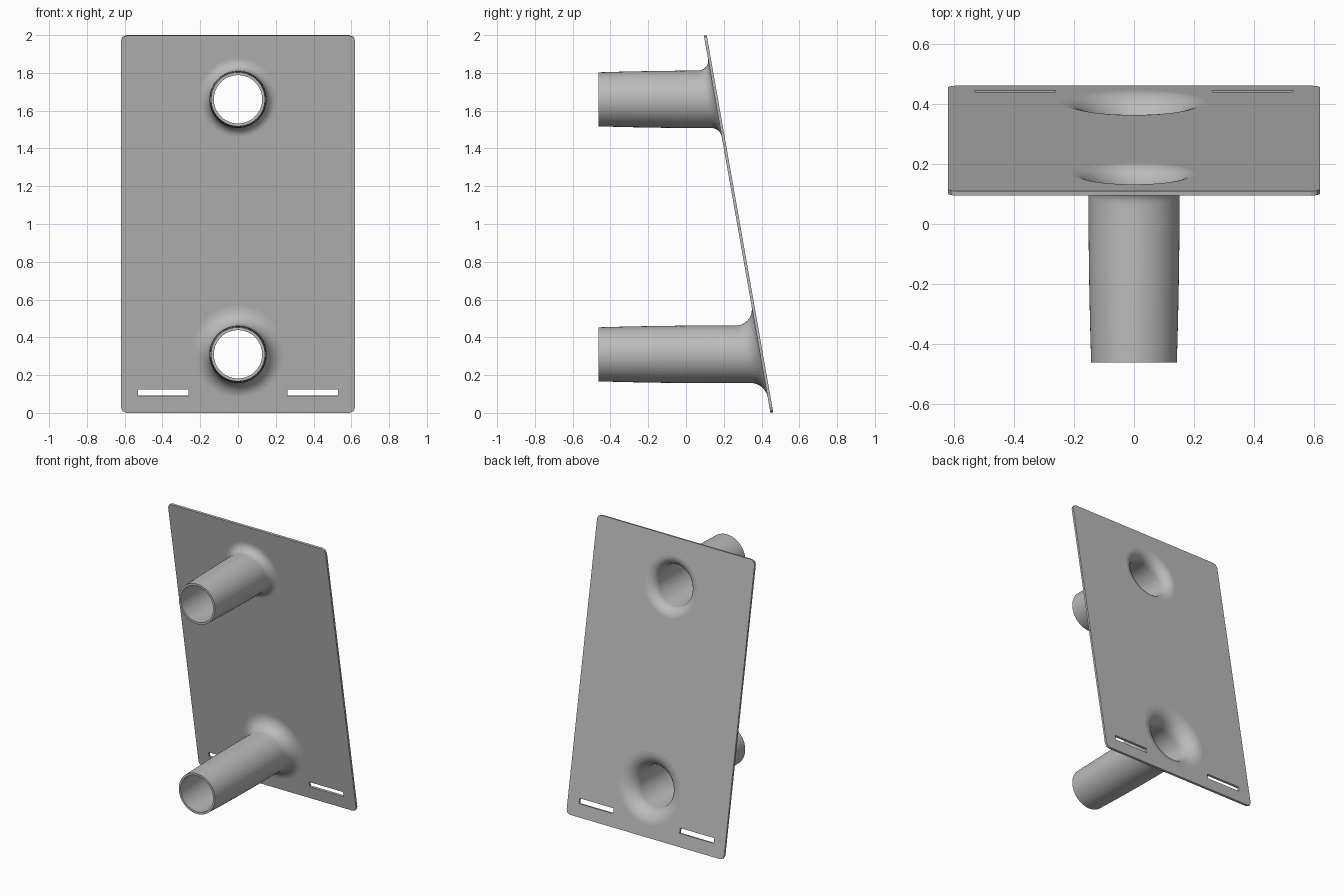
import bpy, bmesh, math
from mathutils import Vector

cube = bpy.data.objects.get("Cube")
if cube:
    bpy.data.objects.remove(cube, do_unlink=True)

TILT = math.radians(10)
THICK = 0.015
BASE_Y = 0.447
HALF_W, LENGTH = 0.62, 2.028
SEGS, ARC = 64, 10

grey = bpy.data.materials.new("plain grey")
grey.use_nodes = True
grey.diffuse_color = (0.5, 0.5, 0.5, 1)
grey.node_tree.nodes["Principled BSDF"].inputs["Base Color"].default_value = (0.5, 0.5, 0.5, 1)

up = Vector((0, -math.sin(TILT), math.cos(TILT)))
back = Vector((0, math.cos(TILT), math.sin(TILT)))
bm = bmesh.new()


def on_plate(x, s, depth):
    """Point on the leaning plate: across, along its length, and into it."""
    return Vector((x, BASE_Y, 0)) + up * s + back * depth


def bridge(a, b, smooth=False):
    """Quads between two closed rings of vertices."""
    for i in range(len(a)):
        j = (i + 1) % len(a)
        bm.faces.new((a[i], a[j], b[j], b[i])).smooth = smooth


def ring_edges(ring):
    return [bm.edges.get((ring[i - 1], ring[i])) for i in range(len(ring))]


def wall(outline):
    """Wall through the plate thickness; returns front and back rings."""
    rings = [[bm.verts.new(on_plate(x, s, d)) for x, s in outline] for d in (0, THICK)]
    bridge(*rings)
    return rings


def rounded_outline(r, steps):
    pts = []
    for k, (sx, top) in enumerate(((1, 1), (-1, 1), (-1, 0), (1, 0))):
        cx = sx * (HALF_W - r)
        cs = LENGTH - r if top else r
        for i in range(steps + 1):
            a = math.pi / 2 * (k + i / steps)
            pts.append((cx + r * math.cos(a), cs + r * math.sin(a)))
    return pts


def tube_skin(zc, fillet, inset, depth):
    """One skin of a tube, from its tip to where it flares into the plate."""
    rows = []
    for y, r in ((-0.462, 0.143), (-0.32, 0.147), (-0.17, 0.15), (0.0, 0.152)):
        rows.append([bm.verts.new(((r - inset) * math.cos(a), y, zc + (r - inset) * math.sin(a)))
                     for a in angles])
    radius = 0.152 - inset
    slope = math.tan(TILT)
    arcs = []
    for a in angles:
        c, s = math.cos(a), math.sin(a)
        z = zc + radius * s
        corner = Vector((radius * c, BASE_Y + depth / math.cos(TILT) - z * slope, z))
        reach = fillet * (1 + slope * s)
        start = corner - Vector((0, reach, 0))
        end = corner + Vector((c, -slope * s, s)).normalized() * reach
        arc = []
        for i in range(ARC + 1):
            t = i / ARC
            w0, w1, w2 = (1 - t) ** 2, 2 * t * (1 - t) * math.sqrt(0.5), t * t
            arc.append(bm.verts.new((start * w0 + corner * w1 + end * w2) / (w0 + w1 + w2)))
        arcs.append(arc)
    rows += [list(row) for row in zip(*arcs)]
    for p, q in zip(rows, rows[1:]):
        bridge(p, q, True)
    return rows[0], rows[-1]


angles = [2 * math.pi * i / SEGS for i in range(SEGS)]

# Plate rim and the two strap slots
loops = [wall(rounded_outline(0.03, 2))]
for side in (-1, 1):
    x0, x1 = side * 0.262, side * 0.53
    s0, s1 = 0.091, 0.127
    loops.append(wall([(x0, s0), (x1, s0), (x1, s1), (x0, s1)]))

# Hollow tubes flaring out of the plate
for zc, fillet in ((0.31, 0.09), (1.66, 0.055)):
    tip_out, hole_front = tube_skin(zc, fillet, 0, 0)
    tip_in, hole_back = tube_skin(zc, fillet + THICK, THICK, THICK)
    bridge(tip_out, tip_in)
    loops.append((hole_front, hole_back))

# Flat front and back of the plate around all the openings
for side, normal in ((0, -back), (1, back)):
    edges = [e for pair in loops for e in ring_edges(pair[side])]
    bmesh.ops.triangle_fill(bm, edges=edges, use_beauty=True, normal=normal)

bmesh.ops.recalc_face_normals(bm, faces=bm.faces)
mesh = bpy.data.meshes.new("plate_with_tubes")
bm.to_mesh(mesh)
bm.free()
mesh.materials.append(grey)
obj = bpy.data.objects.new("plate_with_tubes", mesh)
bpy.context.collection.objects.link(obj)
